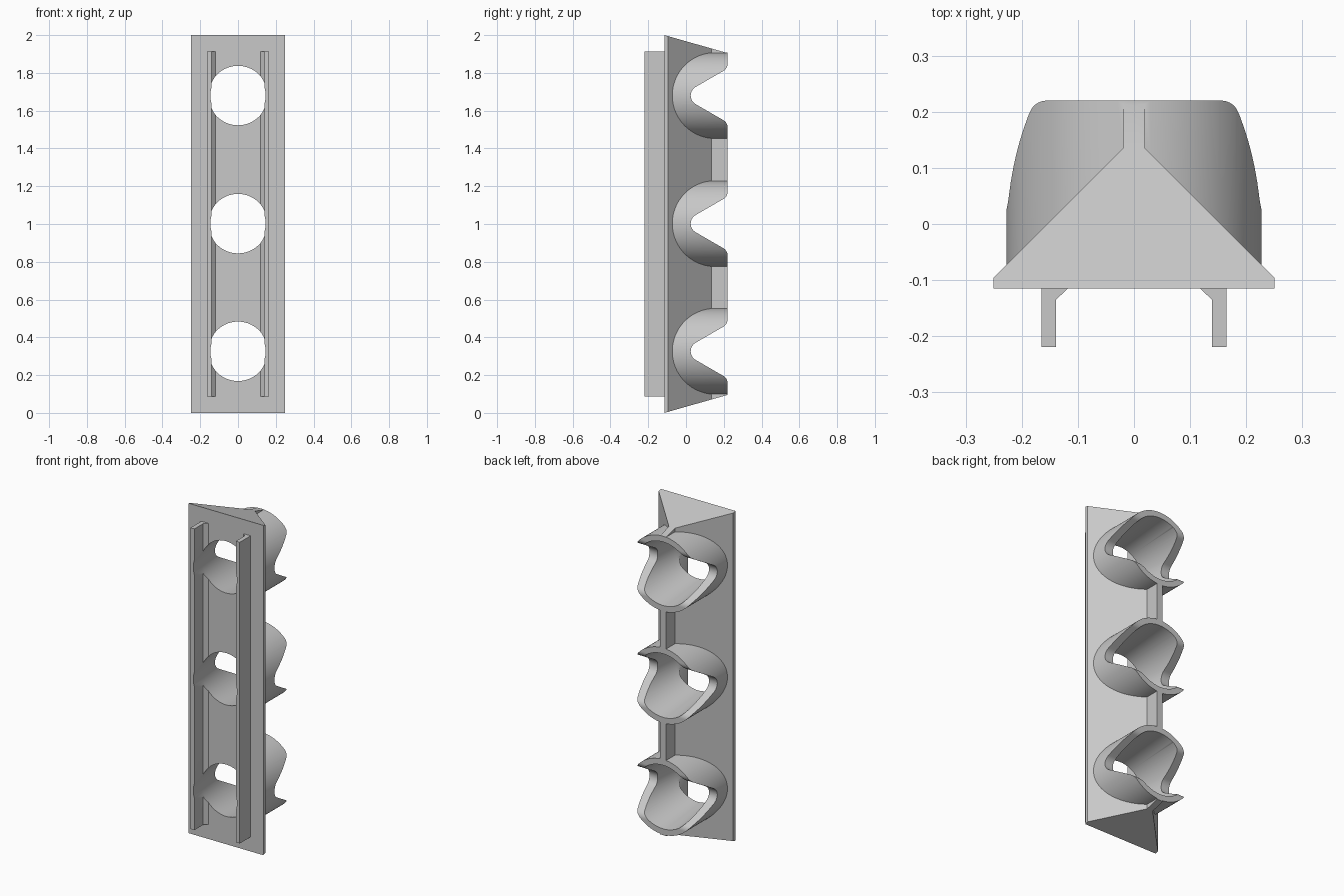
import bpy, bmesh, math
from mathutils import Matrix, Vector

cube = bpy.data.objects.get("Cube")
if cube:
    bpy.data.objects.remove(cube)

FRONT, BACK = -0.115, 0.22
CENTRES = (0.326, 1.002, 1.68)
RADIUS = 0.2275

grey = bpy.data.materials.new("plain_grey")
grey.use_nodes = True
colour = (0.58, 0.58, 0.58, 1)
grey.diffuse_color = colour
grey.node_tree.nodes["Principled BSDF"].inputs["Base Color"].default_value = colour


def finish(name, bm):
    bmesh.ops.recalc_face_normals(bm, faces=bm.faces)
    mesh = bpy.data.meshes.new(name)
    bm.to_mesh(mesh)
    bm.free()
    mesh.materials.append(grey)
    obj = bpy.data.objects.new(name, mesh)
    bpy.context.collection.objects.link(obj)
    return obj


def prism(name, lower, upper):
    """Solid between two matching outlines."""
    bm = bmesh.new()
    a = [bm.verts.new(p) for p in lower]
    b = [bm.verts.new(p) for p in upper]
    bm.faces.new(a)
    bm.faces.new(b)
    for i in range(len(a)):
        j = (i + 1) % len(a)
        bm.faces.new((a[i], a[j], b[j], b[i]))
    return finish(name, bm)


def round_bar(name, y0, y1, r0, r1, z):
    """Cylinder or cone running from front to back."""
    bm = bmesh.new()
    bmesh.ops.create_cone(bm, cap_ends=True, segments=96, radius1=r0, radius2=r1, depth=y1 - y0)
    place = Matrix.Translation((0, (y0 + y1) / 2, z)) @ Matrix.Rotation(-math.pi / 2, 4, 'X')
    bmesh.ops.transform(bm, matrix=place, verts=bm.verts)
    return finish(name, bm)


def combine(obj, tool, operation):
    tool.hide_render = True
    mod = obj.modifiers.new("combine", 'BOOLEAN')
    mod.operation, mod.solver, mod.object = operation, 'EXACT', tool
    graph = bpy.context.evaluated_depsgraph_get()
    mesh = bpy.data.meshes.new_from_object(obj.evaluated_get(graph))
    obj.modifiers.clear()
    obj.data = mesh


def arc(cy, cz, r, start, end, steps=10):
    return [(cy + r * math.cos(math.radians(start + (end - start) * i / steps)),
             cz + r * math.sin(math.radians(start + (end - start) * i / steps)))
            for i in range(steps + 1)]


# Wedge-shaped backbone with a thin fin and slanted ends
half = [(0.25, FRONT), (0.25, -0.095), (0.02, 0.135), (0.02, BACK)]
outline = half + [(-x, y) for x, y in reversed(half)]
slant = 0.095 / (BACK - FRONT)
holder = prism("holder_body",
               [(x, y, slant * (y - FRONT)) for x, y in outline],
               [(x, y, 2 - slant * (y - FRONT)) for x, y in outline])

# Side opening of each cup: rounded tip, 30 degree flanks, flared lip
tip_y, tip_r, lip_r = 0.078, 0.053, 0.043
corner_z = (BACK - tip_y) * math.tan(math.pi / 6) + tip_r / math.cos(math.pi / 6)
lip_z = corner_z + lip_r * math.tan(math.pi / 6)
upper = arc(tip_y, 0, tip_r, 180, 120) + arc(BACK - lip_r, lip_z, lip_r, -60, 0)
upper.append((BACK + 0.05, lip_z))
opening = upper + [(y, -z) for y, z in reversed(upper[1:])]

# Cups joined to the backbone, then bored and notched
tools, bores = [], []
for z in CENTRES:
    cup = round_bar("cup", -0.09, BACK, RADIUS, RADIUS, z)
    combine(holder, cup, 'UNION')
    tools.append(cup)
for z in CENTRES:
    bore = round_bar("bore_cutter", -0.25, 0.25, 0.143, 0.196, z)
    notch = prism("notch_cutter", [(-0.4, y, z + h) for y, h in opening],
                  [(0.4, y, z + h) for y, h in opening])
    combine(holder, bore, 'DIFFERENCE')
    combine(holder, notch, 'DIFFERENCE')
    bores.append(bore)
    tools += [bore, notch]

# Chamfered mounting rails on the front
rail_outline = [(0.165, FRONT), (0.165, -0.219), (0.139, -0.219), (0.139, -0.135), (0.118, FRONT)]
parts = [holder]
for name, side in (("left_rail", 1), ("right_rail", -1)):
    rail = prism(name, [(side * x, y, 0.088) for x, y in rail_outline],
                 [(side * x, y, 1.914) for x, y in rail_outline])
    for bore in bores:
        combine(rail, bore, 'DIFFERENCE')
    parts.append(rail)

for tool in tools:
    bpy.data.objects.remove(tool)

bpy.ops.object.select_all(action='DESELECT')
for part in parts:
    part.select_set(True)
bpy.context.view_layer.objects.active = holder
bpy.ops.object.shade_smooth_by_angle(angle=math.radians(30))
